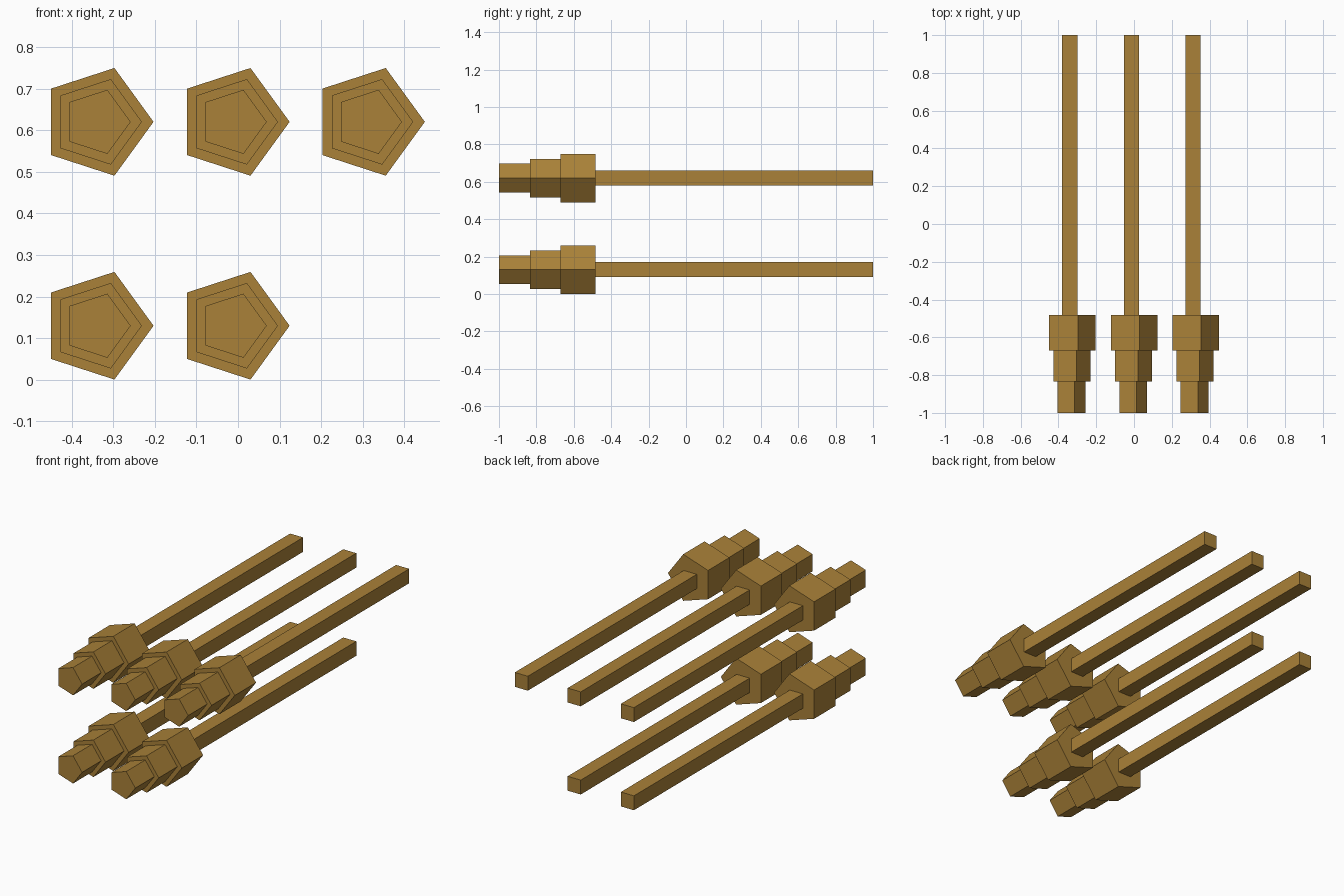
import bpy, bmesh
from math import cos, sin, tau

if "Cube" in bpy.data.objects:
    bpy.data.objects.remove(bpy.data.objects["Cube"])

mat = bpy.data.materials.new("brown")
mat.diffuse_color = (0.40, 0.22, 0.04, 1)
mat.use_nodes = True
mat.node_tree.nodes["Principled BSDF"].inputs["Base Color"].default_value = mat.diffuse_color


def add_object(name, bm, location):
    bmesh.ops.recalc_face_normals(bm, faces=bm.faces)
    mesh = bpy.data.meshes.new(name)
    bm.to_mesh(mesh)
    bm.free()
    mesh.materials.append(mat)
    obj = bpy.data.objects.new(name, mesh)
    obj.location = location
    bpy.context.collection.objects.link(obj)


def prism(name, sides, radius, y0, y1, x, z, turn=0.0):
    """Closed prism running along y, with a corner at angle `turn` from +x."""
    bm = bmesh.new()
    rings = [[bm.verts.new((radius * cos(turn + tau * i / sides), y,
                            radius * sin(turn + tau * i / sides)))
              for i in range(sides)] for y in (y0, y1)]
    for ring in rings:
        bm.faces.new(ring)
    a, b = rings
    for i in range(sides):
        j = (i + 1) % sides
        bm.faces.new((a[i], a[j], b[j], b[i]))
    add_object(name, bm, (x, 0, z))


# Three stepped pentagonal sections of the head: name, radius, front y, back y
HEAD = [("head_tip", 0.081, -1.0, -0.833),
        ("head_middle", 0.108, -0.833, -0.67),
        ("head_base", 0.136, -0.67, -0.483)]

# Three pieces in the upper row, two in the lower row
COLUMNS = (-0.339, -0.012, 0.313)
PLACES = [(x, 0.62) for x in COLUMNS] + [(x, 0.13) for x in COLUMNS[:2]]

for n, (x, z) in enumerate(PLACES, 1):
    for part, radius, y0, y1 in HEAD:
        prism(f"{part}_{n}", 5, radius, y0, y1, x, z)
    # Square rod, 0.08 wide
    prism(f"rod_{n}", 4, 0.04 * 2 ** 0.5, -0.483, 1.0, x - 0.001, z, tau / 8)
